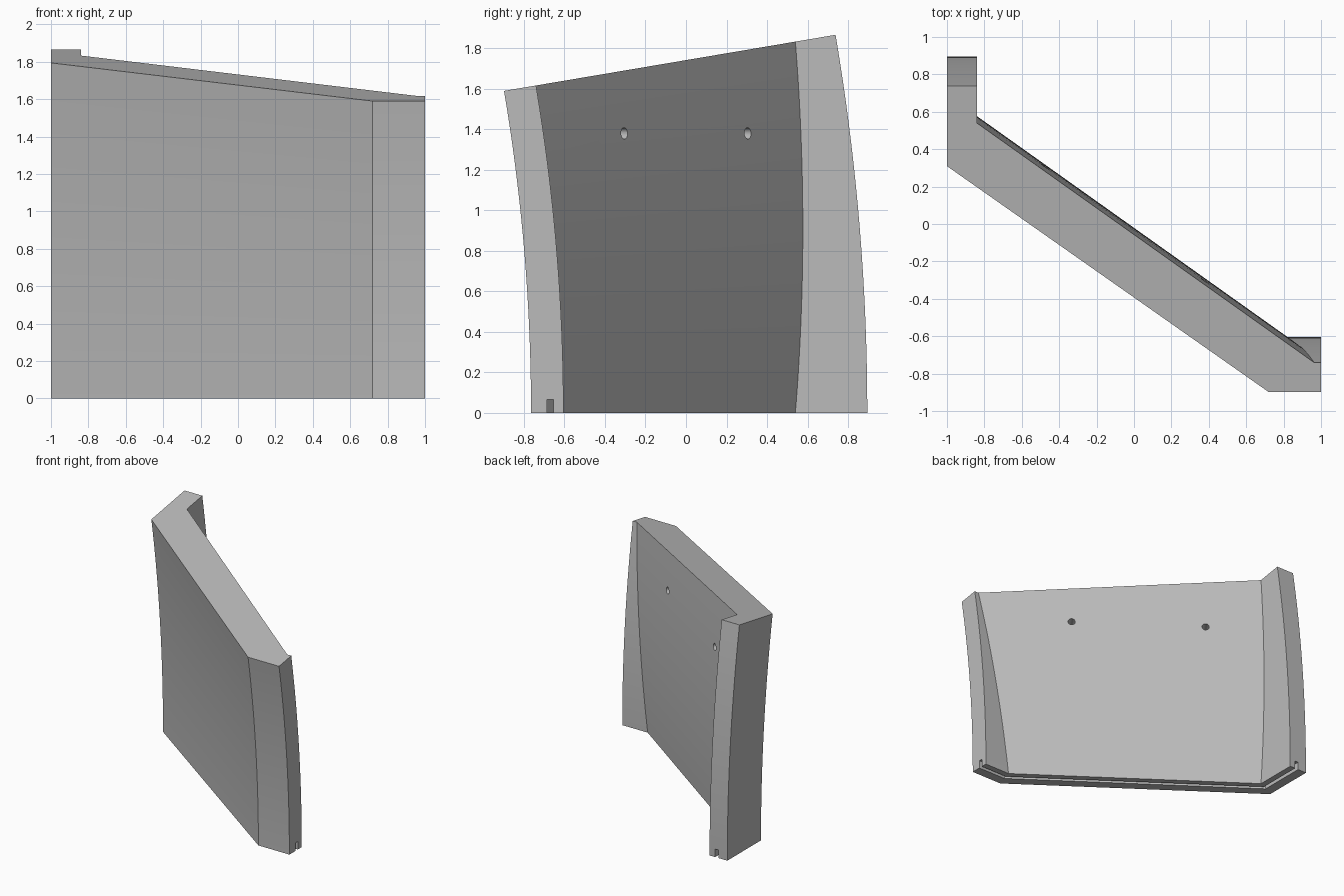
import bpy, bmesh, math
from mathutils import Vector

cube = bpy.data.objects.get("Cube")
if cube:
    bpy.data.objects.remove(cube, do_unlink=True)

AXIS_Y = -10.3       # horizontal axis the wall curves around
SWEEP = 0.1675       # angle from base to top
STEPS = 28
SLOPE = 0.712        # plan slope of the diagonal panel
WIDE = math.hypot(1, SLOPE)

concrete = bpy.data.materials.new("concrete grey")
concrete.use_nodes = True
colour = (0.5, 0.5, 0.5, 1)
concrete.diffuse_color = colour
concrete.node_tree.nodes["Principled BSDF"].inputs["Base Color"].default_value = colour


def loft(name, rings):
    """Solid through a list of rings with equal point counts."""
    bm = bmesh.new()
    rows = [[bm.verts.new(p) for p in ring] for ring in rings]
    n = len(rows[0])
    for a, b in zip(rows, rows[1:]):
        for i in range(n):
            j = (i + 1) % n
            bm.faces.new((a[i], a[j], b[j], b[i]))
    bm.faces.new(rows[0][::-1])
    bm.faces.new(rows[-1])
    bmesh.ops.recalc_face_normals(bm, faces=bm.faces)
    mesh = bpy.data.meshes.new(name)
    bm.to_mesh(mesh)
    bm.free()
    obj = bpy.data.objects.new(name, mesh)
    bpy.context.collection.objects.link(obj)
    mesh.materials.append(concrete)
    return obj


def wall_ring(t):
    """Plan outline at fraction t of the height, tilted around the axis."""
    angle = SWEEP * t

    def thicken(y):
        # the back of the panel stays near upright, with a slight bulge
        return (y - AXIS_Y) * (1 / math.cos(angle) - 1) + 0.148 * t * (1 - t)

    plan = [(-1, 0.46), (0.72, -0.765), (1, -0.765), (1, -0.605),
            (0.77 + thicken(-0.605) / SLOPE, -0.605),
            (-0.84, 0.54 + thicken(0.54)), (-0.84, 0.895), (-1, 0.895)]
    return [(x, AXIS_Y + (y - AXIS_Y) * math.cos(angle),
             (y - AXIS_Y) * math.sin(angle)) for x, y in plan]


def groove_side(d):
    """Plan line of the base groove, offset d inward from the front."""
    bend = 0.72 + d * math.tan(math.atan(SLOPE) / 2)
    y_corner = -0.765 + d * WIDE + SLOPE * (0.72 + 1 - d)
    return [(1.1, -0.765 + d), (bend, -0.765 + d),
            (-1 + d, y_corner), (-1 + d, 1.1)]


# Curved wall panel with a return at each end
wall = loft("wall_panel", [wall_ring(i / STEPS) for i in range(STEPS + 1)])

# Groove along the underside
outline = groove_side(0.08) + groove_side(0.11)[::-1]
cutters = [loft("groove_cutter", [[(x, y, z) for x, y in outline]
                                  for z in (-0.1, 0.065)])]

# Two round lifting holes in the back
normal = Vector((SLOPE, 1, 0)).normalized()
side = Vector((1, -SLOPE, 0)).normalized()
for x, y in ((-0.473, 0.305), (0.379, -0.305)):
    centre = Vector((x, y, 1.38))
    rings = []
    for depth in (-0.1, 0.1):
        rings.append([centre + normal * depth + 0.028 * (
            side * math.cos(a) + Vector((0, 0, math.sin(a))))
            for a in (math.tau * k / 24 for k in range(24))])
    cutters.append(loft("hole_cutter", rings))

bpy.ops.object.select_all(action='DESELECT')
wall.select_set(True)
bpy.context.view_layer.objects.active = wall
for cutter in cutters:
    cutter.hide_render = True
    mod = wall.modifiers.new("cut", 'BOOLEAN')
    mod.operation = 'DIFFERENCE'
    mod.solver = 'EXACT'
    mod.object = cutter
    bpy.ops.object.modifier_apply(modifier=mod.name)
    bpy.data.objects.remove(cutter, do_unlink=True)

bpy.ops.object.shade_smooth_by_angle(angle=math.radians(20))
